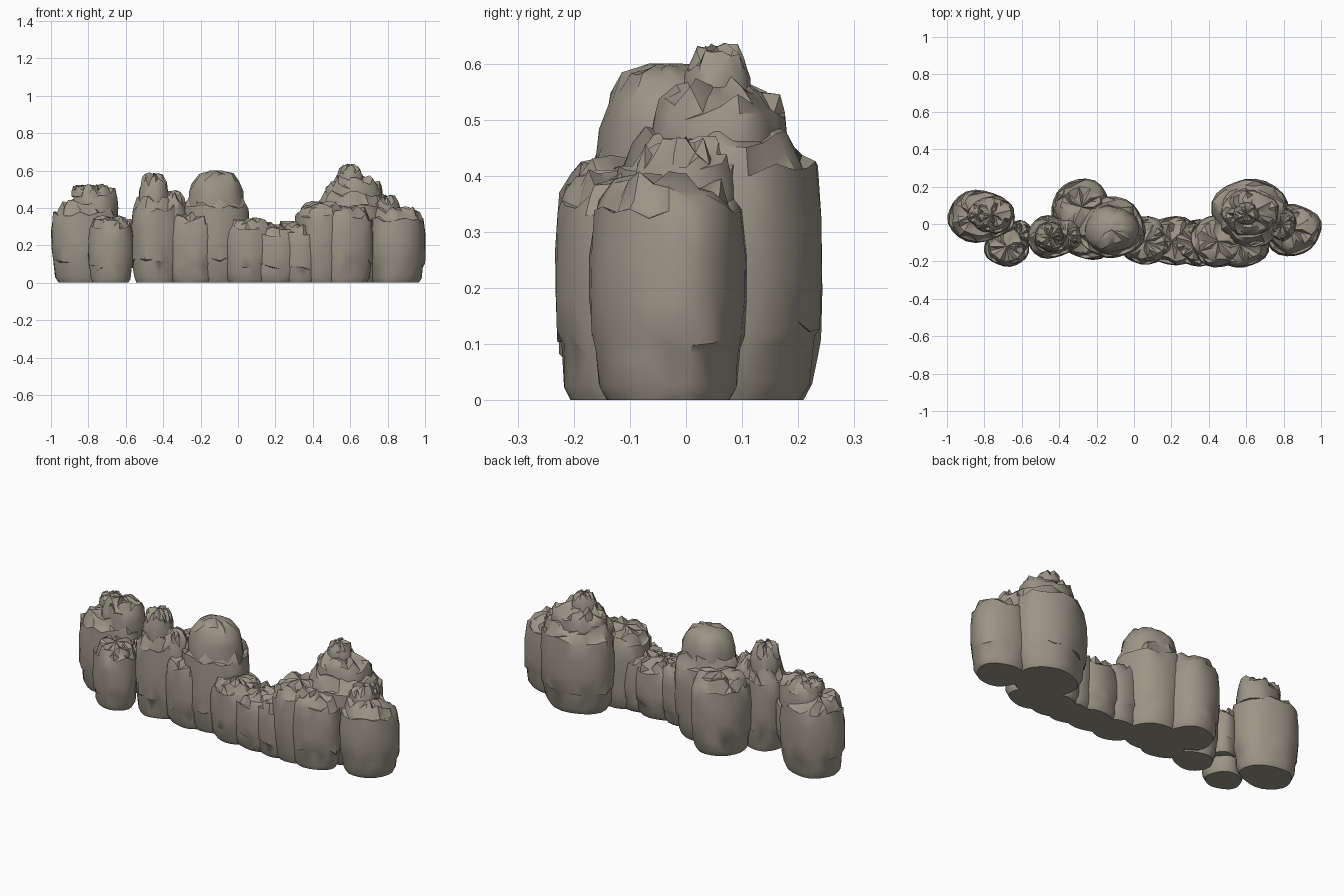
import bpy, bmesh, math, random
from math import sin, cos, tau

random.seed(7)
cube = bpy.data.objects.get("Cube")
if cube:
    bpy.data.objects.remove(cube, do_unlink=True)

stone = bpy.data.materials.new("warm grey stone")
stone.use_nodes = True
colour = (0.33, 0.30, 0.24, 1)
stone.diffuse_color = colour
stone.node_tree.nodes["Principled BSDF"].inputs["Base Color"].default_value = colour

SIDES = 22
# Fractions of radius and height, and how ragged each ring is
BODY = [(0.78, 0, 0), (0.88, 0.07, 0.2), (0.92, 0.22, 0.5), (0.97, 0.27, 0.5),
        (1.0, 0.45, 0.1), (1.0, 0.65, 0.1), (0.95, 0.84, 0.5), (0.84, 0.88, 1),
        (0.72, 0.96, 0.8), (0.4, 0.98, 0.6)]
CAP = [(1.0, 0, 0.2), (1.0, 0.3, 0.3), (0.95, 0.6, 0.5), (0.84, 0.78, 0.9),
       (0.62, 0.92, 0.8), (0.3, 0.98, 0.5)]


def rock(name, x, y, rx, ry, top, base=0.0, profile=BODY, lean=(0, 0), rough=0.03):
    """Turned rock column with ragged ledges and a leaning crown."""
    bm = bmesh.new()
    phase = random.uniform(0, tau)
    height = top - base
    rings = []
    for r, h, ragged in profile:
        ring = []
        for i in range(SIDES):
            a = tau * i / SIDES
            bulge = 1 + 0.035 * sin(3 * a + phase) + 0.02 * sin(5 * a - phase)
            s = r * bulge * (1 + ragged * random.uniform(-0.07, 0.07))
            z = base + height * h + ragged * random.uniform(-rough, rough)
            ring.append(bm.verts.new((x + lean[0] * h + rx * s * cos(a),
                                      y + lean[1] * h + ry * s * sin(a), max(z, 0))))
        rings.append(ring)
    for low, high in zip(rings, rings[1:]):
        for i in range(SIDES):
            j = (i + 1) % SIDES
            bm.faces.new((low[i], low[j], high[j], high[i]))
    bm.faces.new(rings[0][::-1])
    peak = bm.verts.new((x + lean[0], y + lean[1], top))
    for i in range(SIDES):
        bm.faces.new((rings[-1][i], rings[-1][(i + 1) % SIDES], peak))
    bmesh.ops.triangulate(bm, faces=bm.faces[:])
    bmesh.ops.recalc_face_normals(bm, faces=bm.faces[:])
    mesh = bpy.data.meshes.new(name)
    bm.to_mesh(mesh)
    bm.free()
    mesh.materials.append(stone)
    obj = bpy.data.objects.new(name, mesh)
    bpy.context.collection.objects.link(obj)
    bpy.ops.object.select_all(action="DESELECT")
    obj.select_set(True)
    bpy.context.view_layer.objects.active = obj
    bpy.ops.object.shade_smooth_by_angle(angle=math.radians(38))


# Right end cluster, standing apart from the rest
rock("right_end_boulder", -0.82, 0.04, 0.18, 0.14, 0.44)
rock("right_end_crown", -0.76, 0.05, 0.12, 0.10, 0.52, 0.36, CAP)
rock("right_end_overhang", -0.83, 0.05, 0.06, 0.06, 0.52, 0.46, CAP, rough=0.012)
rock("right_front_boulder", -0.68, -0.12, 0.12, 0.11, 0.35)
rock("right_link", -0.62, -0.06, 0.08, 0.08, 0.33, 0.08)

# Middle cluster
rock("narrow_column", -0.44, -0.07, 0.135, 0.115, 0.46)
rock("narrow_peak", -0.45, -0.07, 0.08, 0.08, 0.58, 0.38, CAP)
rock("narrow_shoulder", -0.36, -0.06, 0.09, 0.09, 0.49, 0.2, CAP)
rock("back_middle_boulder", -0.28, 0.09, 0.16, 0.15, 0.43)
rock("tall_column", -0.12, -0.02, 0.18, 0.165, 0.48)
rock("tall_dome", -0.12, -0.03, 0.15, 0.13, 0.6, 0.32, CAP, rough=0.012)
rock("tall_foot", -0.24, -0.07, 0.15, 0.12, 0.38)

# Low saddle wall
rock("saddle_near", 0.06, -0.09, 0.14, 0.13, 0.34)
rock("saddle_middle", 0.2, -0.09, 0.17, 0.13, 0.31)
rock("saddle_far", 0.33, -0.10, 0.14, 0.125, 0.32)

# Left cluster with the ragged summit
rock("left_front_boulder", 0.45, -0.09, 0.15, 0.14, 0.43)
rock("left_front_foot", 0.57, -0.11, 0.15, 0.125, 0.41)
rock("left_back_boulder", 0.62, 0.06, 0.205, 0.185, 0.49)
rock("left_summit", 0.62, 0.06, 0.155, 0.125, 0.57, 0.4, CAP)
rock("left_summit_spike", 0.6, 0.055, 0.07, 0.06, 0.63, 0.5, CAP, rough=0.02)
rock("left_end_boulder", 0.84, -0.03, 0.16, 0.14, 0.4)
rock("left_end_ledge", 0.79, 0.0, 0.08, 0.09, 0.46, 0.34, CAP)
